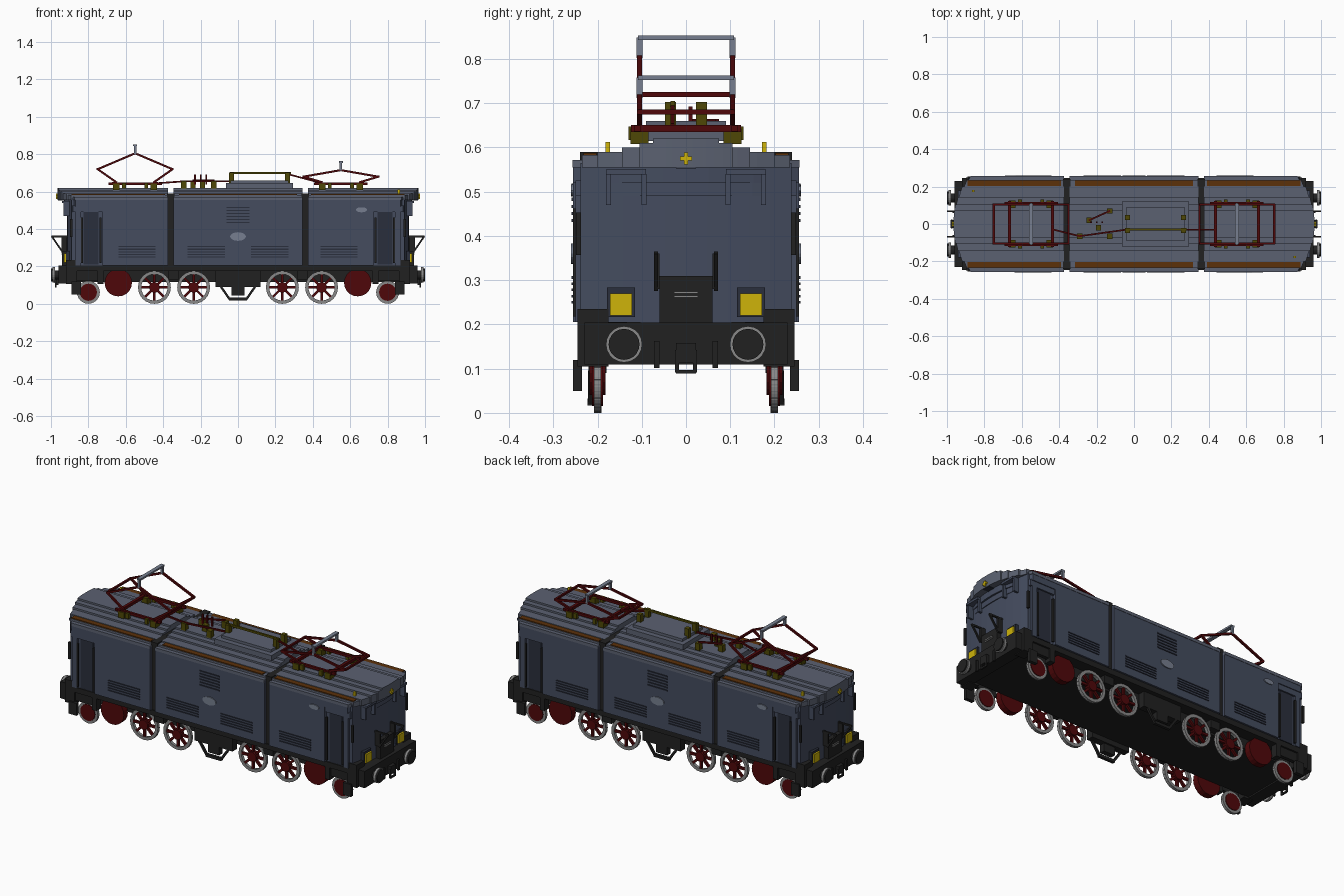
import bpy, bmesh, math
from mathutils import Matrix, Vector

default_cube = bpy.data.objects.get("Cube")
if default_cube:
    bpy.data.objects.remove(default_cube)

# Sign pairs for repeating a shape across the model
ONCE = [(1, 1)]
ENDS = [(1, 1), (-1, 1)]
SIDES = [(1, 1), (1, -1)]
TURNED = [(1, 1), (-1, -1)]
CORNERS = ENDS + [(1, -1), (-1, -1)]


def paint(name, red, green, blue):
    """Make a flat material from display values."""
    linear = [(c / 255) ** 2.2 for c in (red, green, blue)] + [1]
    material = bpy.data.materials.new(name)
    material.use_nodes = True
    material.diffuse_color = linear
    shader = next(n for n in material.node_tree.nodes if n.type == "BSDF_PRINCIPLED")
    shader.inputs["Base Color"].default_value = linear
    shader.inputs["Roughness"].default_value = .8
    return material


slate = paint("slate blue", 70, 77, 95)
roof_grey = paint("roof grey blue", 91, 97, 112)
black = paint("charcoal", 38, 38, 38)
red = paint("dark red", 80, 16, 18)
steel = paint("steel grey", 135, 135, 135)
yellow = paint("lamp yellow", 205, 178, 18)
olive = paint("olive", 80, 73, 14)
brown = paint("brown", 92, 52, 18)
silver = paint("blue silver", 118, 126, 142)
shadow = paint("dark slate", 46, 50, 62)


class Part:
    """Collects simple solids into one named object."""

    def __init__(self, name, material):
        self.name, self.material, self.bm = name, material, bmesh.new()

    def block(self, center, size, copies=ONCE):
        for sx, sy in copies:
            place = Matrix.Translation((center[0] * sx, center[1] * sy, center[2]))
            bmesh.ops.create_cube(self.bm, size=1, matrix=place @ Matrix.Diagonal((*size, 1)))

    def rod(self, start, end, thick, copies=ONCE):
        for sx, sy in copies:
            a, b = (Vector((p[0] * sx, p[1] * sy, p[2])) for p in (start, end))
            turn = (b - a).to_track_quat("Z", "Y").to_matrix().to_4x4()
            shape = Matrix.Diagonal((thick, thick, (b - a).length + thick / 2, 1))
            bmesh.ops.create_cube(self.bm, size=1, matrix=Matrix.Translation((a + b) / 2) @ turn @ shape)

    def disc(self, center, radius, depth, axis, copies=ONCE, squash=1):
        for sx, sy in copies:
            place = Matrix.Translation((center[0] * sx, center[1] * sy, center[2]))
            turn = Matrix.Rotation(math.pi / 2, 4, axis)
            bmesh.ops.create_cone(self.bm, cap_ends=True, segments=20, radius1=radius, radius2=radius,
                                  depth=depth, matrix=place @ Matrix.Diagonal((1, 1, squash, 1)) @ turn)

    def slab(self, outline, bottom, top, copies=ONCE):
        for sx, sy in copies:
            verts = [self.bm.verts.new((x * sx, y * sy, bottom)) for x, y in outline]
            face = self.bm.faces.new(verts)
            raised = bmesh.ops.extrude_face_region(self.bm, geom=[face])["geom"]
            moved = [v for v in raised if isinstance(v, bmesh.types.BMVert)]
            bmesh.ops.translate(self.bm, verts=moved, vec=(0, 0, top - bottom))

    def finish(self):
        bmesh.ops.recalc_face_normals(self.bm, faces=self.bm.faces)
        mesh = bpy.data.meshes.new(self.name)
        self.bm.to_mesh(mesh)
        self.bm.free()
        mesh.materials.append(self.material)
        bpy.context.collection.objects.link(bpy.data.objects.new(self.name, mesh))


def end_plan(half, start, reach, bulge):
    """Plan outline of an end section with a bowed nose."""
    rows = [half * i / 5 for i in range(-5, 6)]
    nose = [(reach - bulge * (y / .255) ** 2, y) for y in rows]
    return [(start, -half)] + nose + [(start, half)]


# Body walls: narrow core with wider shells, leaving recessed cab doors
body = Part("body_walls", slate)
body.block((0, 0, .385), (.69, .51, .36))
body.slab(end_plan(.238, .375, .915, .03), .2, .565, ENDS)
body.block((.55, 0, .385), (.35, .51, .36), ENDS)
body.block((.855, 0, .385), (.03, .5, .36), ENDS)
body.slab(end_plan(.255, .375, .93, .06), .52, .565, ENDS)
body.slab(end_plan(.25, .375, .92, .04), .49, .525, ENDS)
# Visors around the cab windows
for y in (.095, .175):
    body.block((.917, y, .505), (.03, .012, .07), CORNERS)
body.block((.92, .135, .545), (.04, .09, .012), CORNERS)
body.finish()

# Stepped roof, each layer narrower and higher
roof = Part("stepped_roof", roof_grey)
layers = [(.257, .572, .935), (.235, .583, .945), (.2, .59, .955),
          (.145, .6, .96), (.105, .61, .965), (.075, .62, .965)]
for half, top, reach in layers:
    roof.block((0, 0, (top + .555) / 2), (.69, half * 2, top - .555))
    roof.slab(end_plan(half, .375, reach, .06), .555, top, ENDS)
roof.block((.115, 0, .63), (.36, .24, .03))
roof.block((.115, 0, .645), (.31, .18, .03))
roof.finish()

strips = Part("roof_walkways", brown)
strips.block((0, .217, .584), (.63, .03, .008), SIDES)
strips.block((.64, .217, .584), (.5, .03, .008), CORNERS)
strips.finish()

bellows = Part("section_bellows", black)
bellows.block((.36, 0, .39), (.04, .48, .4), ENDS)
bellows.finish()

# Side details: slats, doors, plates
slats = Part("side_slats", shadow)
for row in range(5):
    z = .25 + row * .014
    slats.block((.17, .256, z), (.2, .006, .006), CORNERS)
    slats.block((.54, .256, z), (.2, .006, .006), CORNERS)
for row in range(6):
    slats.block((0, .256, .435 + row * .016), (.125, .006, .007), SIDES)
slats.block((.785, .239, .36), (.08, .006, .3), CORNERS)
slats.finish()

plates = Part("oval_plates", silver)
plates.disc((0, .256, .36), .042, .008, "X", SIDES, squash=.55)
plates.disc((.66, -.256, .503), .03, .008, "X", TURNED, squash=.45)
plates.finish()

rails = Part("handrails", black)
for x in (.735, .835):
    rails.rod((x, .25, .22), (x, .25, .46), .01, CORNERS)
rails.rod((.892, .243, .36), (.892, .243, .45), .012, CORNERS)
rails.rod((.91, .068, .36), (.995, .068, .36), .009, CORNERS)
rails.rod((.995, .068, .36), (.94, .068, .28), .009, CORNERS)
rails.block((.93, .066, .32), (.03, .012, .08), CORNERS)
rails.finish()

# Underframe, skirt, end beams and gangway panels
frame = Part("underframe", black)
frame.block((0, 0, .16), (1.8, .36, .085))
frame.block((0, 0, .19), (1.82, .49, .03))
frame.block((.925, 0, .157), (.07, .46, .095), ENDS)
frame.block((.92, 0, .21), (.04, .12, .2), ENDS)
frame.block((.89, .21, .17), (.06, .07, .13), CORNERS)
frame.block((.80, .225, .15), (.16, .02, .05), CORNERS)
frame.block((.735, .225, .14), (.03, .04, .07), CORNERS)
frame.block((.865, .245, .085), (.05, .02, .07), CORNERS)
frame.block((.345, .2, .155), (.06, .04, .05), CORNERS)
frame.block((0, .2, .14), (.24, .04, .1), SIDES)
frame.finish()

hanger = Part("step_hangers", black)
hanger.rod((.09, .215, .09), (.045, .215, .025), .012, CORNERS)
hanger.rod((-.045, .215, .025), (.045, .215, .025), .016, SIDES)
hanger.block((0, .205, .07), (.07, .03, .05), SIDES)
hanger.finish()

# Buffers, hoses and coupling hooks
buffers = Part("buffers", black)
buffers.disc((.96, .14, .155), .024, .05, "Y", CORNERS)
buffers.disc((.99, .14, .155), .035, .02, "Y", CORNERS)
buffers.block((.965, 0, .135), (.03, .045, .045), ENDS)
for y in (-.02, .02):
    buffers.rod((.975, y, .14), (.975, y, .093), .009, ENDS)
buffers.rod((.975, -.02, .093), (.975, .02, .093), .009, ENDS)
buffers.rod((.965, .066, .16), (.965, .066, .105), .012, CORNERS)
buffers.finish()
rings = Part("buffer_rings", steel)
rings.disc((.985, .14, .155), .041, .014, "Y", CORNERS)
for z in (.263, .272):
    rings.block((.941, 0, z), (.006, .055, .004), ENDS)
rings.finish()

# Wheels: open spoked drivers, small solid guide wheels and blank discs
tyres, spokes = Part("wheel_tyres", steel), Part("wheel_spokes", red)


def ring(center_x, center_z, radius, thick):
    points = [(center_x + radius * math.cos(a), .2, center_z + radius * math.sin(a))
              for a in (math.tau * i / 24 for i in range(24))]
    for i, point in enumerate(points):
        tyres.rod(points[i - 1], point, thick, CORNERS)
    return points


for x in (.237, .447):
    rim = ring(x, .088, .079, .017)
    for point in rim[::3]:
        spokes.rod((x, .2, .088), point, .013, CORNERS)
    spokes.disc((x, .2, .088), .028, .03, "X", CORNERS)
ring(.8, .062, .053, .016)
spokes.disc((.8, .2, .062), .046, .024, "X", CORNERS)
spokes.disc((.64, .2, .113), .073, .036, "X", CORNERS)
tyres.finish()
spokes.finish()

# Lamps
lamps = Part("lamps", yellow)
lamps.block((.91, .147, .245), (.04, .05, .05), CORNERS)
lamps.block((.86, -.177, .597), (.012, .011, .03), TURNED)
lamps.block((.967, 0, .575), (.012, .028, .01), ENDS)
lamps.block((.967, 0, .575), (.012, .01, .028), ENDS)
lamps.finish()
lamp_mounts = Part("lamp_mounts", shadow)
lamp_mounts.block((.945, 0, .575), (.035, .045, .045), ENDS)
lamp_mounts.block((.9, .147, .25), (.04, .064, .066), CORNERS)
lamp_mounts.finish()

# Pantographs: folding diamonds of arms with a collector bar on top
insulators = Part("insulators", olive)
for name, mid, elbow, peak in (("raised", -.55, .72, .805), ("lowered", .55, .68, .715)):
    arms = Part(name + "_pantograph_arms", red)
    for side in (-1, 1):
        knee, foot = mid + side * .2, mid + side * .1
        arms.rod((foot, .105, .65), (knee, .105, elbow), .011, SIDES)
        arms.rod((knee, .105, elbow), (mid, .105, peak), .011, SIDES)
        arms.rod((knee, -.105, elbow), (knee, .105, elbow), .011)
        arms.rod((mid + side * .115, -.12, .643), (mid + side * .115, .12, .643), .016)
        insulators.block((foot, .105, .625), (.035, .04, .035), SIDES)
        insulators.block((mid + side * .06, .12, .632), (.02, .02, .03), SIDES)
    arms.rod((mid - .14, .11, .643), (mid + .14, .11, .643), .014, SIDES)
    arms.finish()
    collector = Part(name + "_collector_bar", silver)
    collector.rod((mid, .105, peak), (mid, .105, peak + .04), .013, SIDES)
    collector.block((mid, 0, peak + .043), (.022, .216, .01))
    collector.finish()

# Roof wiring and switchgear
for x, y in ((-.24, .02), (-.19, -.02), (-.13, .07), (.04, .07), (-.13, -.065), (-.29, -.065)):
    insulators.block((x, y, .637), (.028, .028, .04))
for x in (-.035, .265):
    insulators.block((x, .035, .675), (.025, .025, .055), SIDES)
insulators.rod((-.04, -.03, .7), (.28, -.03, .7), .011)
insulators.finish()
wires = Part("roof_cables", red)
wires.rod((-.43, -.03, .645), (-.29, -.065, .655), .009)
wires.rod((-.29, -.065, .655), (-.04, -.03, .655), .009)
wires.rod((-.24, .02, .66), (-.13, .07, .66), .009)
wires.rod((.28, -.03, .69), (.43, -.03, .65), .009)
for x in (-.23, -.2, -.17):
    wires.rod((x, .01, .64), (x, .01, .69), .009)
wires.finish()
